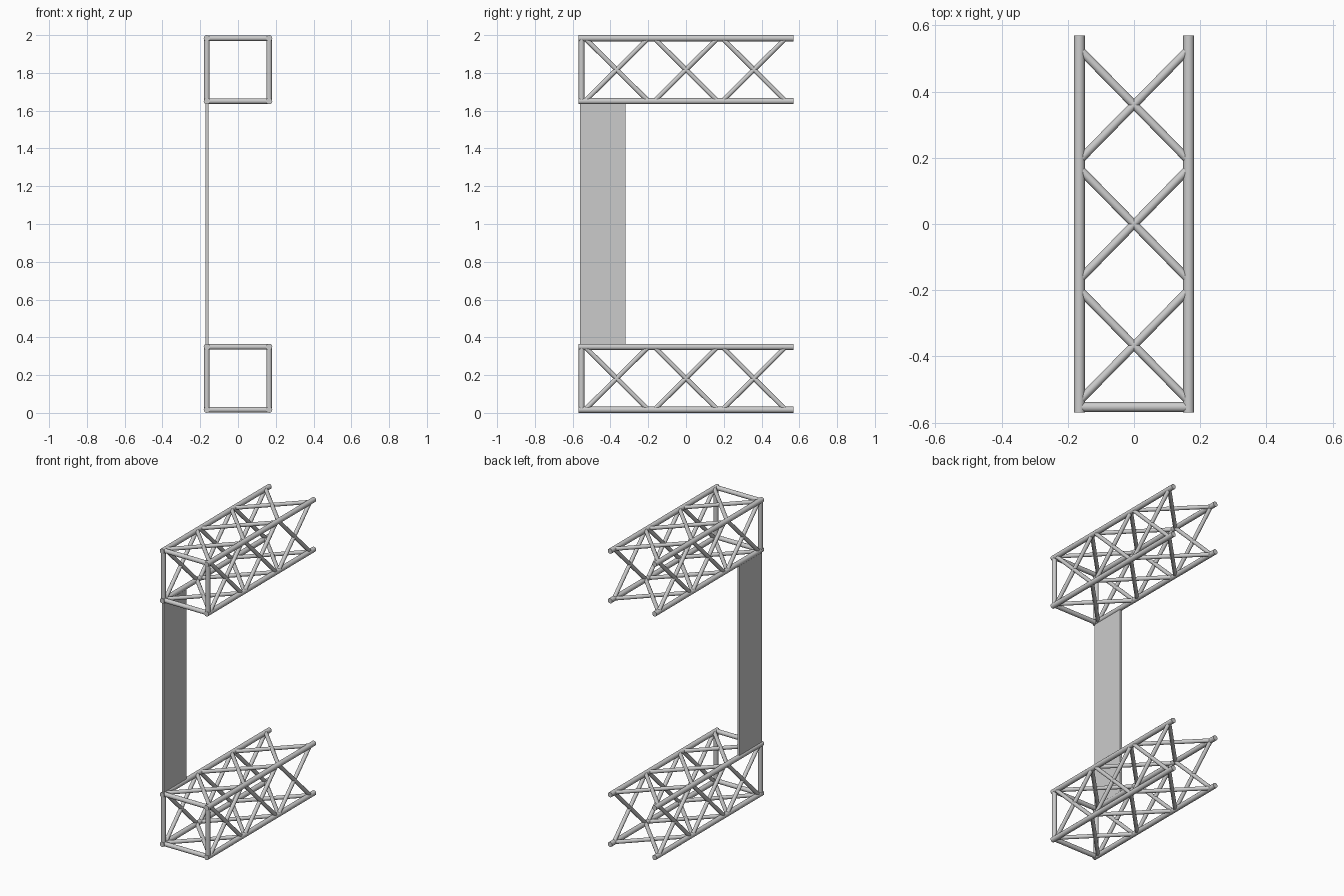
import bpy
from mathutils import Vector

if "Cube" in bpy.data.objects:
    bpy.data.objects.remove(bpy.data.objects["Cube"])

W = 0.165          # half spacing of chords
R = 0.0165         # chord radius
Y0, Y1 = -0.57, 0.57
YF = -0.553        # plane of the front end frame


def tube(name, a, b, r):
    a, b = Vector(a), Vector(b)
    d = b - a
    bpy.ops.mesh.primitive_cylinder_add(vertices=20, radius=r, depth=d.length, location=(a + b) / 2)
    o = bpy.context.object
    o.name = name
    o.rotation_euler = d.to_track_quat('Z', 'Y').to_euler()
    bpy.ops.object.shade_smooth_by_angle()
    return o


def truss(tag, zc):
    corners = [(-W, zc - W - 0.0015), (W, zc - W - 0.0015),
               (W, zc + W + 0.0015), (-W, zc + W + 0.0015)]
    for i in range(4):
        (xa, za), (xb, zb) = corners[i], corners[(i + 1) % 4]
        # long chord
        tube(tag + "_chord", (xa, Y0, za), (xa, Y1, za), R)
        # closed front end frame
        tube(tag + "_end_bar", (xa, YF, za), (xb, YF, zb), 0.0148)
        # crossed braces, three bays per face
        for yc in (-0.367, 0.0, 0.36):
            for s in (-1, 1):
                tube(tag + "_brace", (xa, yc - s * 0.168, za), (xb, yc + s * 0.168, zb), 0.0125)


truss("lower_truss", 0.183)
truss("upper_truss", 1.817)

# thin upright panel joining the trusses
bpy.ops.mesh.primitive_cube_add(size=1, location=(-W, -0.44, 1.0))
panel = bpy.context.object
panel.name = "upright_panel"
panel.scale = (0.016, 0.24, 1.29)
bpy.ops.object.transform_apply(location=False, rotation=False, scale=True)
